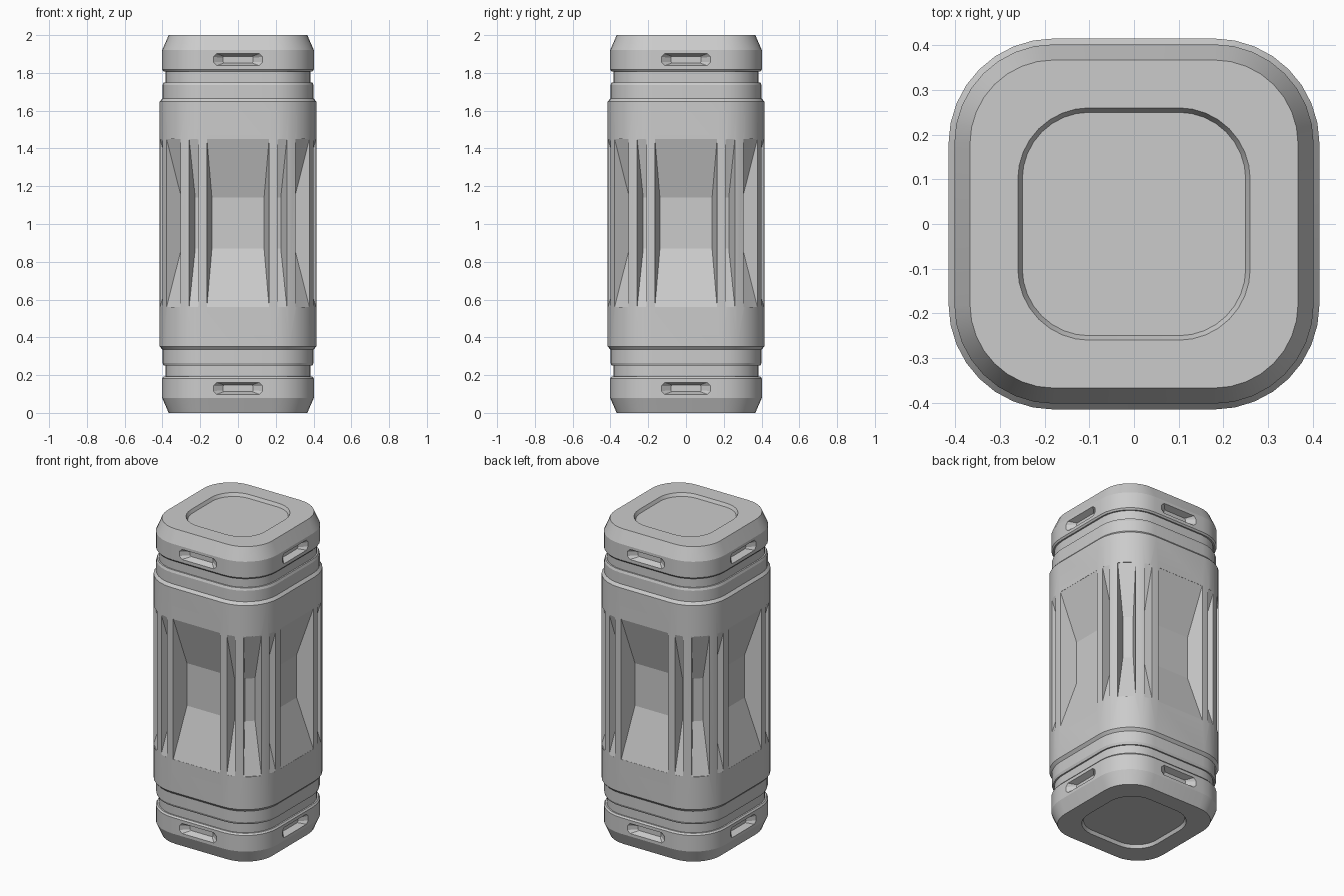
import bpy, bmesh, math
from mathutils import Matrix, Vector

if "Cube" in bpy.data.objects:
    bpy.data.objects.remove(bpy.data.objects["Cube"])

CORNER = 0.18   # corner arc centre of the rounded-square section


def rounded_square(h, z, r=None, seg=8):
    r = h - CORNER if r is None else r
    c = h - r
    pts = []
    for q in range(4):
        cx, cy = [(c, c), (-c, c), (-c, -c), (c, -c)][q]
        for i in range(seg + 1):
            a = math.radians(90 * q + 90 * i / seg)
            pts.append(Vector((cx + r * math.cos(a), cy + r * math.sin(a), z)))
    return pts


def loft(bm, rings, matrix=Matrix()):
    """Skin a list of closed rings and cap both ends."""
    rows = [[bm.verts.new(matrix @ Vector(p)) for p in ring] for ring in rings]
    n = len(rows[0])
    for a, b in zip(rows, rows[1:]):
        for i in range(n):
            j = (i + 1) % n
            bm.faces.new((a[i], a[j], b[j], b[i]))
    bm.faces.new(rows[0][::-1])
    bm.faces.new(rows[-1])


def finish(bm, name):
    bmesh.ops.recalc_face_normals(bm, faces=bm.faces[:])
    me = bpy.data.meshes.new(name)
    bm.to_mesh(me)
    bm.free()
    ob = bpy.data.objects.new(name, me)
    bpy.context.collection.objects.link(ob)
    return ob


def select(ob):
    bpy.ops.object.select_all(action='DESELECT')
    ob.select_set(True)
    bpy.context.view_layer.objects.active = ob


def carve(ob, cutter):
    cutter.hide_render = True
    mod = ob.modifiers.new("carve", 'BOOLEAN')
    mod.operation = 'DIFFERENCE'
    mod.solver = 'EXACT'
    mod.object = cutter
    select(ob)
    bpy.ops.object.modifier_apply(modifier=mod.name)
    bpy.data.objects.remove(cutter)
    bpy.ops.object.shade_smooth_by_angle(angle=math.radians(16))


def spin(k):
    return Matrix.Rotation(math.radians(90 * k), 4, 'Z')


def scoop(bm, matrix, w, narrow, depth):
    """Long tapered hollow, local -y is outward and y = 0 is the surface."""
    rings = []
    for z, f in ((0.56, 0.01), (0.87, 1), (1.14, 1), (1.45, 0.01)):
        wf, d = w - narrow * f, depth * f
        rings.append([Vector((x, y, z)) for x, y in
                      ((-w, -0.03), (w, -0.03), (w, 0), (wf, d), (-wf, d), (-w, 0))])
    loft(bm, rings, matrix)


# Main body: one half profile, mirrored about z = 1
half = [(0.385, 0.17), (0.385, 0.25), (0.394, 0.25), (0.40, 0.265),
        (0.40, 0.335), (0.415, 0.352)]
profile = half + [(h, 2 - z) for h, z in reversed(half)]
bm = bmesh.new()
loft(bm, [rounded_square(h, z) for h, z in profile])
body = finish(bm, "body")

# Grip hollows: a wide one per side, three narrow grooves around each corner
bm = bmesh.new()
for k in range(4):
    scoop(bm, spin(k) @ Matrix.Translation((0, -0.415, 0)), 0.165, 0.027, 0.10)
    for deg, w, r, narrow in ((13.5, 0.025, 0.2345, 0.012), (45, 0.052, 0.2295, 0.022),
                              (76.5, 0.025, 0.2345, 0.012)):
        m = (spin(k) @ Matrix.Translation((CORNER, -CORNER, 0))
             @ Matrix.Rotation(math.radians(deg), 4, 'Z')
             @ Matrix.Translation((0, -r, 0)))
        scoop(bm, m, w, narrow, 0.09)
carve(body, finish(bm, "grip_cutter"))


def slot_ring(w, h, c, y, z):
    return [Vector((x, y, z + dz)) for x, dz in
            ((-w + c, -h), (w - c, -h), (w, -h + c), (w, h - c),
             (w - c, h), (-w + c, h), (-w, h - c), (-w, -h + c))]


# End caps: chamfered, with a shallow recessed panel and a slot on each side
for name, flip in (("bottom_cap", False), ("top_cap", True)):
    bm = bmesh.new()
    rings = [(0.25, 0.02, 0.15), (0.26, 0, 0.16), (0.367, 0, None), (0.402, 0.08, None),
             (0.402, 0.182, None), (0.394, 0.192, None), (0.37, 0.192, None)]
    place = (lambda z: 2 - z) if flip else (lambda z: z)
    loft(bm, [rounded_square(h, place(z), r) for h, z, r in rings])
    cap = finish(bm, name)
    bm = bmesh.new()
    zc = place(0.13)
    for k in range(4):
        loft(bm, [slot_ring(0.13, 0.032, 0.018, -0.45, zc),
                  slot_ring(0.13, 0.032, 0.018, -0.402, zc),
                  slot_ring(0.08, 0.017, 0.006, -0.365, zc)], spin(k))
    carve(cap, finish(bm, name + "_slot_cutter"))
